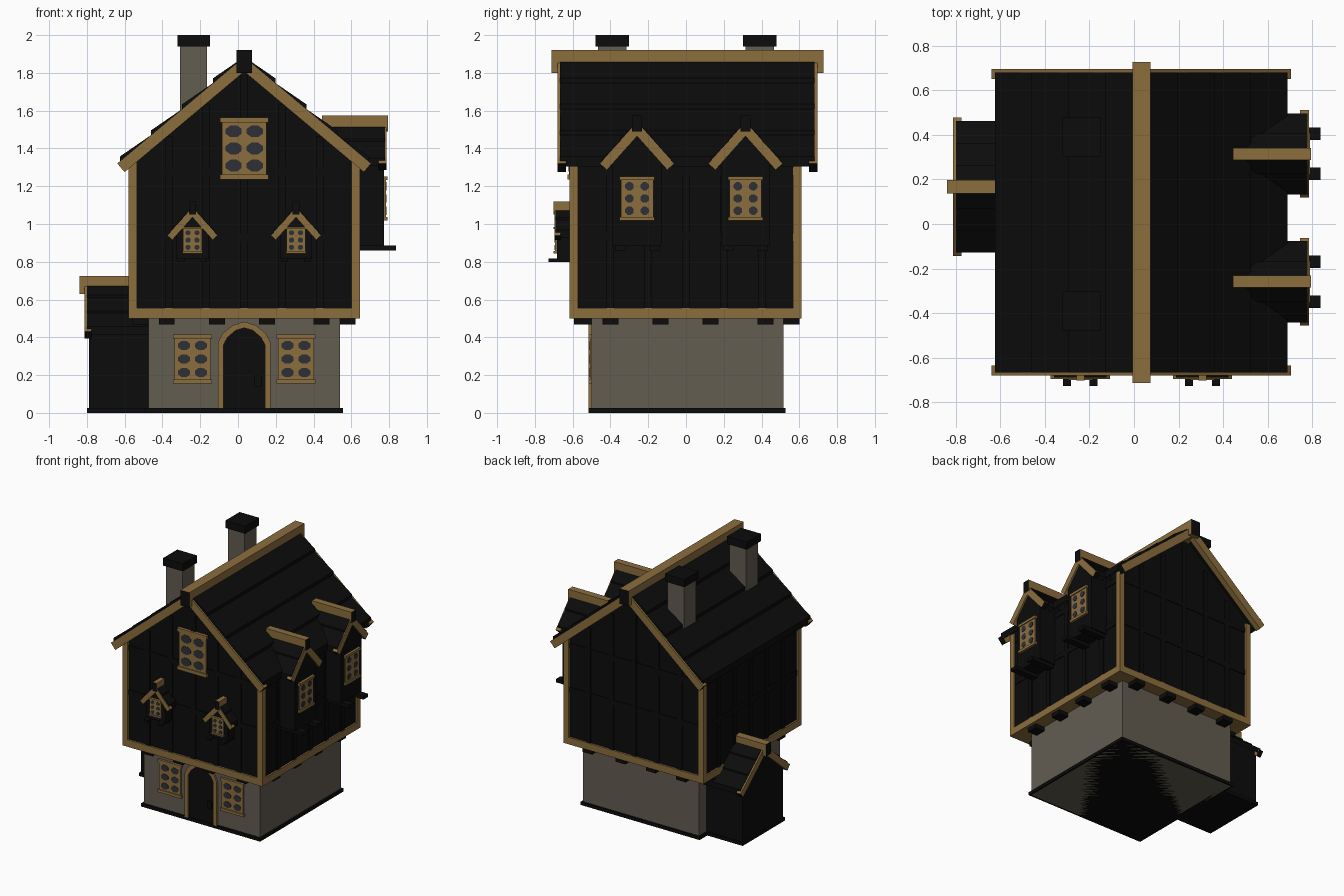
import bpy, bmesh, math
from mathutils import Vector

if "Cube" in bpy.data.objects:
    bpy.data.objects.remove(bpy.data.objects["Cube"])


def material(name, rgb):
    m = bpy.data.materials.new(name)
    m.diffuse_color = (*rgb, 1)
    m.use_nodes = True
    m.node_tree.nodes["Principled BSDF"].inputs["Base Color"].default_value = m.diffuse_color
    return m


BLACK = material("black timber", (0.0035, 0.0035, 0.0035))
TAN = material("tan trim", (0.26, 0.155, 0.048))
STONE = material("grey stone", (0.125, 0.11, 0.083))
PANE = material("dark glass", (0.028, 0.03, 0.038))

CX, CY = 0.033, 0.006


# Placement: u runs along a wall, v outward from it, z up
def front(c):
    return lambda u, v, z: Vector((c + u, -v, z))


def back(c):
    return lambda u, v, z: Vector((c + u, v, z))


def right(c):
    return lambda u, v, z: Vector((v, c + u, z))


def left(c):
    return lambda u, v, z: Vector((-v, c + u, z))


def prism(name, place, pts, v0, v1, mat, dark=()):
    """Profile (u, z) pushed from v0 to v1; 'dark' faces turn black
    (sides are 0..n-1, caps are n and n+1)."""
    bm = bmesh.new()
    a = [bm.verts.new(place(u, v0, z)) for u, z in pts]
    b = [bm.verts.new(place(u, v1, z)) for u, z in pts]
    n = len(pts)
    faces = [bm.faces.new((a[i], a[(i + 1) % n], b[(i + 1) % n], b[i])) for i in range(n)]
    faces += [bm.faces.new(a[::-1]), bm.faces.new(b)]
    for i in dark:
        faces[i].material_index = 1
    bmesh.ops.recalc_face_normals(bm, faces=bm.faces[:])
    me = bpy.data.meshes.new(name)
    bm.to_mesh(me)
    bm.free()
    me.materials.append(mat)
    me.materials.append(BLACK)
    ob = bpy.data.objects.new(name, me)
    bpy.context.collection.objects.link(ob)
    return ob


def box(name, place, u0, u1, v0, v1, z0, z1, mat, dark=()):
    return prism(name, place, [(u0, z0), (u1, z0), (u1, z1), (u0, z1)], v0, v1, mat, dark)


def house_profile(hw, z0, apex, m):
    e = apex - m * hw
    return [(-hw, z0), (hw, z0), (hw, e), (0, apex), (-hw, e)]


def window(name, place, v, zc, w, h, pw, ph):
    """Tan board with lintel, sill and 2 x 3 eight-sided panes."""
    t = h * 0.085
    box(name + "_frame", place, -w / 2, w / 2, v - 0.02, v + 0.009, zc - h / 2, zc + h / 2, TAN)
    for s in (-1, 1):
        z = zc + s * (h / 2 - t / 2)
        box(name + "_sill", place, -w * 0.54, w * 0.54, v - 0.02, v + 0.017, z - t / 2, z + t / 2, TAN)
    for i in (-1, 1):
        for j in (-1, 0, 1):
            octagon = [(i * w * 0.235 + pw * 0.54 * math.cos(a), zc + j * h * 0.275 + ph * 0.54 * math.sin(a))
                       for a in (math.pi / 4 * (k + 0.5) for k in range(8))]
            prism(name + "_pane", place, octagon, v + 0.005, v + 0.012, PANE)


def gable_roof(name, place, v0, v1, apex, hw, m, rows, width, barges):
    """Overlapping shingle rows on both slopes plus tan barge boards."""
    s = math.hypot(1, m)
    lift = 0.025 if rows > 3 else 0.012
    for side in (-1, 1):
        for i in range(rows):
            a, b = [(hw - 0.015) * k / rows for k in (i, i + 1)]
            za, zb = apex - m * a, apex - m * b
            prism(name + "_shingle_row", place,
                  [(side * a, za), (side * b, zb + lift), (side * b, zb - 0.03), (side * a, za - 0.03)],
                  v0, v1, BLACK)
        e = apex - m * hw
        board = [(0, apex), (side * hw, e), (side * (hw - width * m / s), e - width / s), (0, apex - width * s)]
        for b0, b1 in barges:
            prism(name + "_barge_board", place, board, b0, b1, TAN, dark=[1])


# Stone ground floor and plinth
whole = back(CX)
box("stone_ground_floor", whole, -0.508, 0.508, -0.5, 0.515, 0.0, 0.5, STONE)
box("plinth", whole, -0.522, 0.522, -0.515, 0.528, 0.0, 0.025, BLACK)

# Timber upper floor: tan sill slab, dark walls, tan corner posts
box("floor_beam", whole, -0.613, 0.613, -0.618, 0.612, 0.5, 0.555, TAN)
prism("upper_walls", whole, house_profile(0.6, 0.55, 1.86, 0.84), -0.603, 0.597, BLACK)
for u in (-1, 1):
    for v0 in (-0.618, 0.567):
        box("corner_post", whole, *sorted((u * 0.613, u * 0.568)), v0, v0 + 0.045, 0.55, 1.335, TAN)

# Dark half-timber boards on all four upper walls
for place, v, gable in ((front(CX), 0.603, 1), (back(CX), 0.597, 1), (right(0), 0.633, 0), (left(0), 0.567, 0)):
    for u in (-0.4, -0.2, 0.0, 0.2, 0.4):
        top = 1.8 - 0.84 * abs(u) if gable else 1.33
        box("wall_stud", place, u - 0.02, u + 0.02, v - 0.01, v + 0.008, 0.55, top, BLACK)
    for z in (0.93, 1.28):
        box("wall_rail", place, -0.57, 0.57, v - 0.01, v + 0.006, z - 0.02, z + 0.02, BLACK)

# Joist ends under the jetty
for place, v in ((front(0.033), 0.5), (back(0.033), 0.51), (right(0.01), 0.53), (left(0.01), 0.47)):
    for u in (-0.41, -0.145, 0.12, 0.41):
        box("joist_end", place, u - 0.042, u + 0.042, v - 0.02, v + 0.092, 0.467, 0.505, BLACK)

# Main roof with ridge beam
gable_roof("main_roof", whole, -0.666, 0.68, 1.885, 0.672, 0.84, 4, 0.06,
           ((-0.68, -0.635), (0.65, 0.695)))
box("main_ridge", whole, -0.04, 0.04, -0.713, 0.728, 1.8, 1.92, TAN, dark=[4, 5])

# Chimneys
for y in (-0.39, 0.39):
    p = back(-0.235)
    box("chimney", p, -0.072, 0.072, y - 0.075, y + 0.075, 1.5, 1.95, STONE)
    box("chimney_cap", p, -0.086, 0.086, y - 0.088, y + 0.088, 1.94, 2.0, BLACK)

# Side dormers
for y in (-0.259, 0.315):
    p = right(y)
    prism("dormer_body", p, house_profile(0.13, 0.885, 1.5, 1.12), 0.6, 0.772, BLACK)
    gable_roof("dormer_roof", p, 0.41, 0.778, 1.54, 0.197, 1.12, 2, 0.05, ((0.745, 0.785),))
    box("dormer_ridge", p, -0.027, 0.027, 0.445, 0.794, 1.49, 1.575, TAN, dark=[4, 5])
    window("dormer_window", p, 0.774, 1.135, 0.172, 0.235, 0.045, 0.043)
    for u in (-0.09, 0.09):
        box("dormer_bracket", p, u - 0.028, u + 0.028, 0.6, 0.836, 0.86, 0.887, BLACK)

# Small oriels and ground floor windows on the front
for x in (CX - 0.274, CX + 0.274):
    p = front(x)
    prism("oriel_body", p, house_profile(0.085, 0.815, 1.06, 1.12), 0.58, 0.683, BLACK)
    gable_roof("oriel_roof", p, 0.58, 0.69, 1.088, 0.133, 1.12, 2, 0.035, ((0.665, 0.695),))
    box("oriel_ridge", p, -0.018, 0.018, 0.58, 0.702, 1.05, 1.118, TAN, dark=[4, 5])
    window("oriel_window", p, 0.684, 0.915, 0.1, 0.14, 0.028, 0.026)
    for u in (-0.06, 0.06):
        box("oriel_bracket", p, u - 0.018, u + 0.018, 0.58, 0.728, 0.8, 0.818, BLACK)
    window("ground_window", p, 0.5, 0.285, 0.19, 0.26, 0.064, 0.048)

window("attic_window", front(CX), 0.61, 1.4, 0.237, 0.33, 0.085, 0.062)

# Arched front door
p = front(CX)
outer = [(0.14, 0.02), (0.14, 0.37), (0.115, 0.42), (0.06, 0.465), (0, 0.483)]
inner = [(0.11, 0.02), (0.11, 0.36), (0.088, 0.4), (0.045, 0.437), (0, 0.45)]


def arch(h):
    return h + [(-u, z) for u, z in h[-2::-1]]


prism("door_frame", p, arch(outer) + arch(inner)[::-1], 0.48, 0.515, TAN)
prism("door", p, arch(inner), 0.48, 0.505, BLACK)
box("door_handle", p, 0.055, 0.095, 0.5, 0.514, 0.14, 0.2, BLACK)

# Side lean-to with its own gable
p = left(0.167)
prism("annex_body", p, house_profile(0.255, 0.0, 0.67, 0.88), 0.45, 0.79, BLACK)
box("annex_plinth", p, -0.265, 0.265, 0.45, 0.8, 0.0, 0.025, BLACK)
gable_roof("annex_roof", p, 0.45, 0.8, 0.695, 0.31, 0.85, 3, 0.05, ((0.775, 0.812),))
box("annex_ridge", p, -0.031, 0.031, 0.45, 0.84, 0.63, 0.725, TAN, dark=[4, 5])
